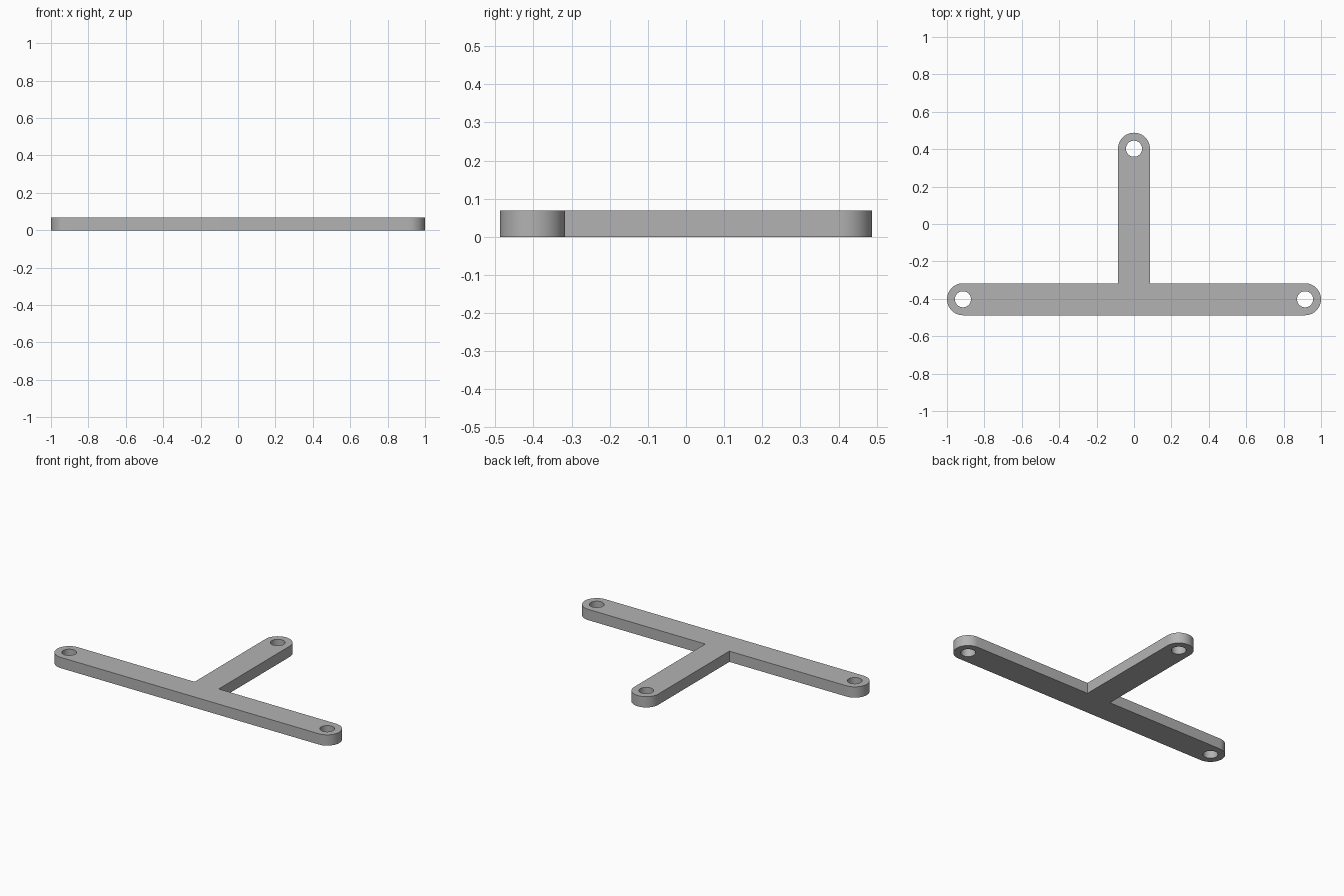
import bpy, bmesh, math

if "Cube" in bpy.data.objects:
    bpy.data.objects.remove(bpy.data.objects["Cube"])

R = 0.0855          # half width of each arm
HOLE = 0.043        # screw hole radius
H = 0.069           # plate thickness
CX = 1 - R          # hole centre of the side arms
CY = 0.4025         # hole centre distance in y
N = 24              # segments per rounded end


def arc(cx, cy, r, a0, a1, n):
    return [(cx + r * math.cos(math.radians(a0 + (a1 - a0) * i / n)),
             cy + r * math.sin(math.radians(a0 + (a1 - a0) * i / n)))
            for i in range(n + 1)]


# T-shaped outline with rounded ends
outline = (arc(CX, -CY, R, -90, 90, N) + [(R, -CY + R)]
           + arc(0, CY, R, 0, 180, N) + [(-R, -CY + R)]
           + arc(-CX, -CY, R, 90, 270, N))
# Three screw holes
holes = [arc(x, y, HOLE, 0, 360, 2 * N)[:-1]
         for x, y in ((CX, -CY), (-CX, -CY), (0, CY))]

curve = bpy.data.curves.new("bracket_profile", 'CURVE')
curve.dimensions = '2D'
curve.fill_mode = 'BOTH'
curve.extrude = H / 2
for pts in [outline] + holes:
    s = curve.splines.new('POLY')
    s.points.add(len(pts) - 1)
    for p, (x, y) in zip(s.points, pts):
        p.co = (x, y, 0, 1)
    s.use_cyclic_u = True

plate = bpy.data.objects.new("t_bracket_plate", curve)
bpy.context.collection.objects.link(plate)
bpy.context.view_layer.objects.active = plate
plate.select_set(True)
bpy.ops.object.convert(target='MESH')
plate = bpy.context.object

# Weld the caps to the walls and stand the plate on the ground
bm = bmesh.new()
bm.from_mesh(plate.data)
bmesh.ops.remove_doubles(bm, verts=bm.verts, dist=1e-5)
bmesh.ops.translate(bm, verts=bm.verts, vec=(0, 0, H / 2))
bmesh.ops.recalc_face_normals(bm, faces=bm.faces)
bm.to_mesh(plate.data)
bm.free()

grey = bpy.data.materials.new("plain grey")
grey.diffuse_color = (0.45, 0.45, 0.45, 1)
grey.use_nodes = True
grey.node_tree.nodes["Principled BSDF"].inputs["Base Color"].default_value = grey.diffuse_color
plate.data.materials.clear()
plate.data.materials.append(grey)
bpy.ops.object.shade_smooth_by_angle(angle=math.radians(30))
